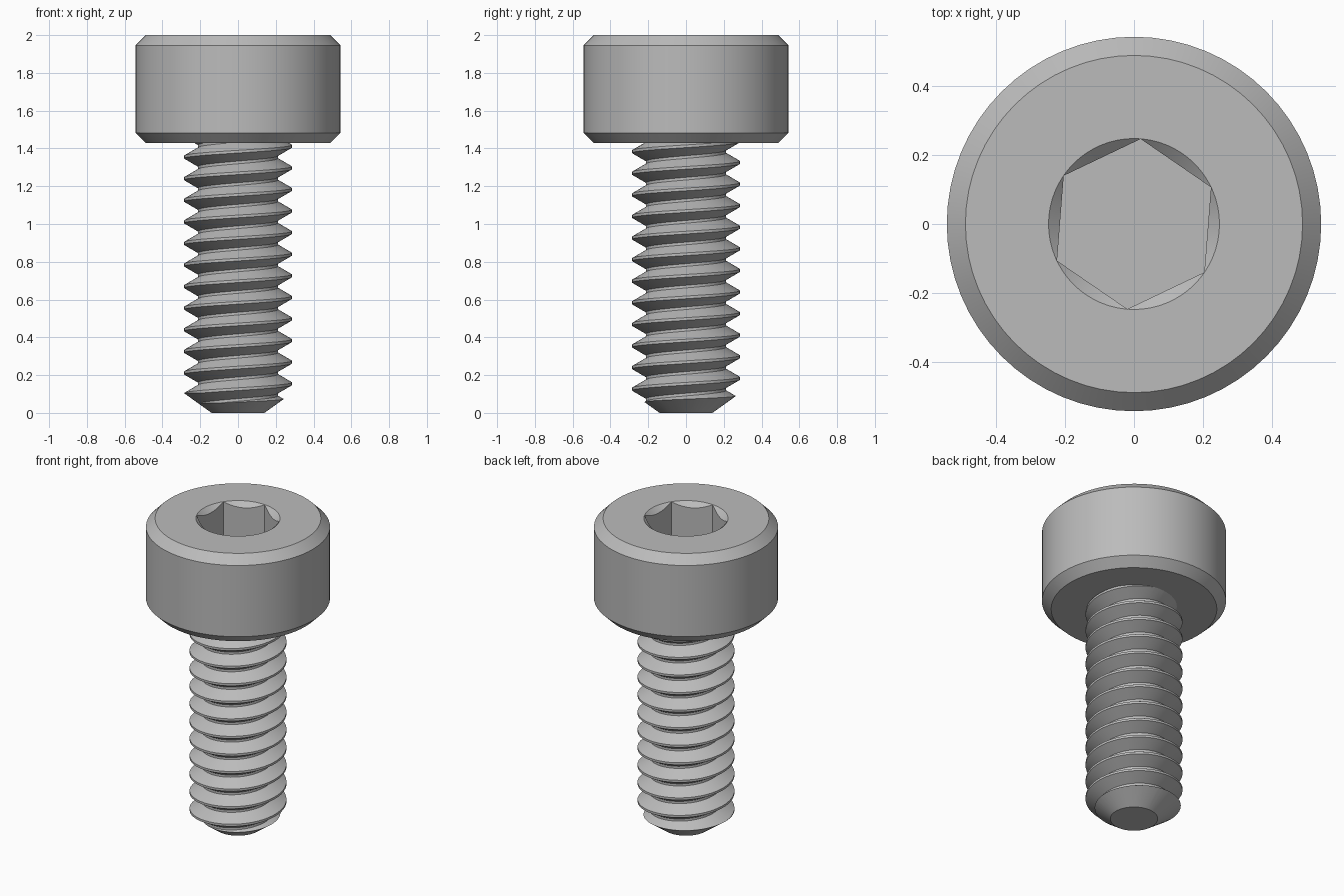
import bpy, bmesh
from math import sin, cos, tau, radians

cube = bpy.data.objects.get("Cube")
if cube:
    bpy.data.objects.remove(cube)

HEAD_Z, HEAD_R, BEVEL = 1.4286, 0.543, 0.054
SOCKET_Z, SOCKET_R = 1.714, 0.2474
PITCH, CREST_R, ROOT_R = 0.1143, 0.2857, 0.2117
STEPS = 48

steel = bpy.data.materials.new("grey_steel")
steel.use_nodes = True
grey = (0.5, 0.5, 0.5, 1)
steel.diffuse_color = grey
steel.node_tree.nodes["Principled BSDF"].inputs["Base Color"].default_value = grey


def finish(name, bm):
    bmesh.ops.recalc_face_normals(bm, faces=bm.faces)
    mesh = bpy.data.meshes.new(name)
    bm.to_mesh(mesh)
    bm.free()
    mesh.materials.append(steel)
    obj = bpy.data.objects.new(name, mesh)
    bpy.context.collection.objects.link(obj)
    return obj


def lathe(name, profile, sides=64, turn=0.0):
    """Closed solid of revolution from (radius, height) points."""
    bm = bmesh.new()
    rings = [[bm.verts.new((r * cos(turn + tau * i / sides),
                            r * sin(turn + tau * i / sides), z))
              for i in range(sides)] for r, z in profile]
    for low, high in zip(rings, rings[1:]):
        for i in range(sides):
            j = (i + 1) % sides
            bm.faces.new((low[i], low[j], high[j], high[i]))
    bm.faces.new(rings[0])
    bm.faces.new(rings[-1])
    return finish(name, bm)


def activate(obj):
    bpy.ops.object.select_all(action='DESELECT')
    obj.select_set(True)
    bpy.context.view_layer.objects.active = obj


def combine(obj, cutter, operation):
    cutter.hide_render = True
    mod = obj.modifiers.new("cut", 'BOOLEAN')
    mod.operation, mod.object, mod.solver = operation, cutter, 'EXACT'
    activate(obj)
    bpy.ops.object.modifier_apply(modifier=mod.name)
    bpy.data.objects.remove(cutter)


def helical_rod(name, start, turns):
    """Solid threaded rod: a crest and root profile swept up a helix."""
    half_crest, half_root = PITCH / 16, PITCH / 16
    profile = [(CREST_R, -half_crest), (CREST_R, half_crest),
               (ROOT_R, PITCH / 2 - half_root), (ROOT_R, PITCH / 2 + half_root)]
    bm = bmesh.new()
    count = turns * STEPS
    rows = []
    for i in range(count + 1):
        a = tau * i / STEPS
        rise = start + PITCH * i / STEPS
        rows.append([bm.verts.new((r * cos(a), r * sin(a), rise + z))
                     for r, z in profile])
    for i in range(count):
        for k in range(3):
            bm.faces.new((rows[i][k], rows[i + 1][k],
                          rows[i + 1][k + 1], rows[i][k + 1]))
        if i + 1 + STEPS <= count:
            bm.faces.new((rows[i][3], rows[i + 1][3],
                          rows[i + 1 + STEPS][0], rows[i + STEPS][0]))
    # Close both ends with fans
    bottom = bm.verts.new((0, 0, start))
    top = bm.verts.new((0, 0, start + PITCH * turns))
    for e in [e for e in bm.edges if e.is_boundary]:
        u, v = e.verts
        bm.faces.new((u, v, bottom if u.co.z < HEAD_Z / 2 else top))
    return finish(name, bm)


# Cylindrical head with bevelled rims
head = lathe("head", [(HEAD_R - BEVEL, HEAD_Z), (HEAD_R, HEAD_Z + BEVEL),
                      (HEAD_R, 2 - BEVEL), (HEAD_R - BEVEL, 2)])

# Hexagonal socket with a countersunk mouth
hexagon = lathe("socket_cutter", [(SOCKET_R, SOCKET_Z), (SOCKET_R, 2.1)],
                sides=6, turn=radians(25.5))
combine(head, hexagon, 'DIFFERENCE')
mouth = lathe("mouth_cutter", [(0.204, 1.96), (0.248, 2), (0.303, 2.05)])
combine(head, mouth, 'DIFFERENCE')

# Threaded shaft trimmed to a conical tip
shaft = helical_rod("threaded_shaft", 0.04 - 3 * PITCH, 18)
envelope = lathe("tip_envelope", [(0.14, 0), (0.31, 0.122), (0.31, HEAD_Z)])
combine(shaft, envelope, 'INTERSECT')

for part in (head, shaft):
    activate(part)
    bpy.ops.object.shade_smooth_by_angle(angle=radians(25))
